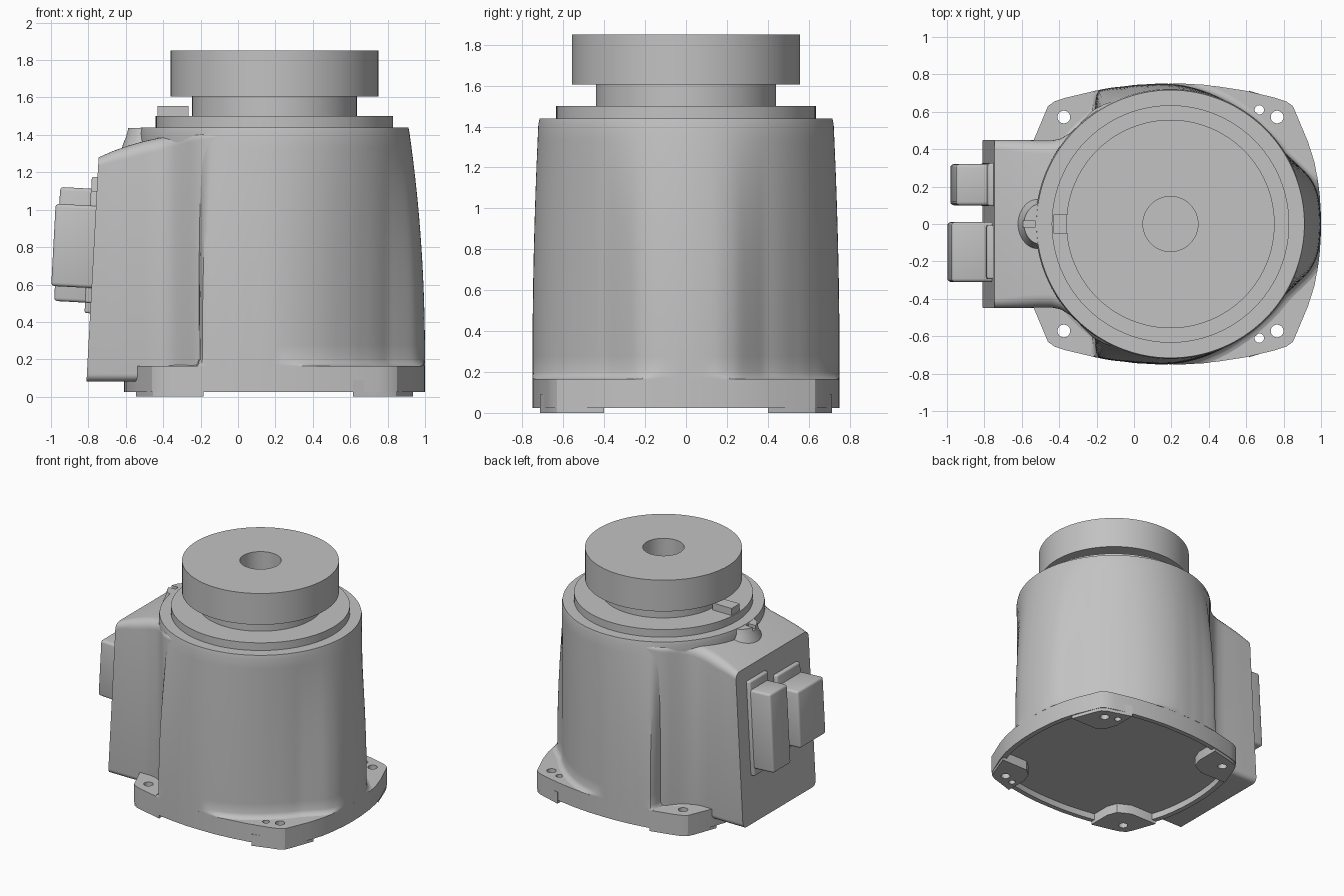
import bpy, bmesh, math
from mathutils import Matrix

if "Cube" in bpy.data.objects:
    bpy.data.objects.remove(bpy.data.objects["Cube"])

CX = 0.195  # axis of the round body
TILT = 0.054  # lean of the connector face

grey = bpy.data.materials.new("light grey")
grey.use_nodes = True
grey.diffuse_color = (0.54, 0.54, 0.54, 1)
grey.node_tree.nodes["Principled BSDF"].inputs["Base Color"].default_value = (0.54, 0.54, 0.54, 1)


def smooth(ob, angle=30):
    bpy.ops.object.select_all(action='DESELECT')
    ob.select_set(True)
    bpy.context.view_layer.objects.active = ob
    bpy.ops.object.shade_smooth_by_angle(angle=math.radians(angle))


def finish(name, bm, angle=30):
    bmesh.ops.recalc_face_normals(bm, faces=bm.faces)
    me = bpy.data.meshes.new(name)
    bm.to_mesh(me)
    bm.free()
    me.materials.append(grey)
    ob = bpy.data.objects.new(name, me)
    bpy.context.collection.objects.link(ob)
    smooth(ob, angle)
    return ob


def loft(name, rings, angle=30):
    bm = bmesh.new()
    loops = [[bm.verts.new(p) for p in ring] for ring in rings]
    n = len(loops[0])
    for a, b in zip(loops, loops[1:]):
        for i in range(n):
            j = (i + 1) % n
            bm.faces.new((a[i], a[j], b[j], b[i]))
    bm.faces.new(loops[0][::-1])
    bm.faces.new(loops[-1])
    return finish(name, bm, angle)


def circle(r, z, x=CX, y=0, n=96, sy=1):
    return [(x + r * math.cos(math.tau * i / n), y + sy * r * math.sin(math.tau * i / n), z)
            for i in range(n)]


def lathe(name, profile, **kw):
    return loft(name, [circle(r, z, **kw) for r, z in profile])


def prism(name, outline, z0, z1):
    return loft(name, [[(x, y, z) for x, y in outline] for z in (z0, z1)])


def block(name, size, loc, tilt=0, bevel=0):
    bm = bmesh.new()
    m = Matrix.Translation(loc) @ Matrix.Rotation(tilt, 4, 'Y') @ Matrix.Diagonal((*size, 1))
    bmesh.ops.create_cube(bm, size=1, matrix=m)
    if bevel:
        bmesh.ops.bevel(bm, geom=bm.edges[:], offset=bevel, segments=3, profile=0.5, affect='EDGES')
    return finish(name, bm)


def cut(ob, cutter, keep=False):
    mod = ob.modifiers.new("cut", 'BOOLEAN')
    mod.operation, mod.solver, mod.object = 'DIFFERENCE', 'EXACT', cutter
    bpy.context.view_layer.objects.active = ob
    bpy.ops.object.modifier_apply(modifier="cut")
    smooth(ob)
    if not keep:
        bpy.data.objects.remove(cutter)


def interp(keys, a):
    for (a0, v0), (a1, v1) in zip(keys, keys[1:]):
        if a <= a1:
            return v0 + (v1 - v0) * (a - a0) / (a1 - a0)
    return keys[-1][1]


# Base flange: one quadrant mirrored into a closed outline
quad = [(0.805, 0), (0.802, 0.1), (0.79, 0.22), (0.77, 0.33), (0.735, 0.44), (0.672, 0.59),
        (0.655, 0.63), (0.62, 0.655), (0.56, 0.675), (0.4, 0.713), (0.25, 0.736), (0.12, 0.748), (0, 0.75)]
half = quad + [(-x, y) for x, y in quad[-2::-1]]
outline = half + [(x, -y) for x, y in half[-2:0:-1]]
flange = prism("base_flange", [(CX + x, y) for x, y in outline], 0.025, 0.165)
cut(flange, prism("recess_cutter", [(CX + x * 0.95, y * 0.95) for x, y in outline], -0.1, 0.075))

# Corner feet
feet = []
for sx, side, inner in ((1, "left", 0.42), (-1, "right", 0.38)):
    corner = [(0.74, 0.4), (0.672, 0.585), (0.65, 0.63), (0.61, 0.655), (0.54, 0.675), (inner, 0.713),
              (inner, 0.53), (inner + 0.03, 0.45), (0.51, 0.4)]
    for sy, end in ((1, "back"), (-1, "front")):
        feet.append(prism(f"foot_{end}_{side}", [(CX + sx * x, sy * y) for x, y in corner], 0, 0.09))

# Bolt and dowel holes through flange and feet
holes = [(sx * 0.57, sy * 0.572, 0.034) for sx in (1, -1) for sy in (1, -1)]
holes += [(0.475, sy * 0.61, 0.025) for sy in (1, -1)]
for hx, hy, r in holes:
    drill = lathe("drill", [(r, -0.1), (r, 0.3)], x=CX + hx, y=hy, n=24)
    for foot in feet:
        c = foot.data.vertices[0].co
        if (c.x - CX) * hx > 0 and c.y * hy > 0:
            cut(foot, drill, keep=True)
    cut(flange, drill)

# Main body: round at the top, swelling towards the flange sides at the bottom
N = 240
flange_r = [(math.degrees(math.atan2(y, x)), math.hypot(x, y)) for x, y in half]
swell = [(0, 0.805), (12, 0.805), (18, 0.79), (25, 0.75), (32, 0.718), (48, 0.71), (60, 0.715),
         (75, 0.732), (90, 0.75), (105, 0.775), (119, 0.82), (122, 0.76), (125, 0.7), (180, 0.7)]
angles = [min(360 * i / N, 360 - 360 * i / N) for i in range(N)]
low = [interp(swell, a) for a in angles]
for _ in range(2):
    low = [(low[i - 1] + 2 * low[i] + low[(i + 1) % N]) / 4 for i in range(N)]


def body_ring(z, extra=0.0):
    t = min(1, max(0, (z - 0.2) / 1.21)) ** 2.1
    ring = []
    for i, a in enumerate(angles):
        r = min(low[i] + extra, interp(flange_r, a) * 0.999)
        r += (0.722 - r) * t
        th = math.tau * i / N
        ring.append((CX + r * math.cos(th), r * math.sin(th), z))
    return ring


fillet = [(0.164, 0.04), (0.17, 0.02), (0.182, 0.008), (0.2, 0)]
rings = [body_ring(z, e) for z, e in fillet] + [body_ring(0.2 + 1.21 * k / 16) for k in range(1, 17)]
loft("body", rings + [circle(0.716, 1.44, n=N)])

# Connector housing: rounded sections (x, half width, top, corner radius) flaring into the body
stations = [(-0.81, 0.45, 1.28, 0.05), (-0.7, 0.45, 1.318, 0.06), (-0.6, 0.45, 1.345, 0.07),
            (-0.5, 0.446, 1.367, 0.07), (-0.44, 0.446, 1.38, 0.07), (-0.39, 0.457, 1.389, 0.065),
            (-0.34, 0.488, 1.396, 0.06), (-0.3, 0.525, 1.401, 0.05), (-0.26, 0.568, 1.405, 0.045),
            (-0.22, 0.608, 1.408, 0.04), (-0.16, 0.64, 1.41, 0.03), (-0.08, 0.668, 1.41, 0.02)]
bottom = 0.082
rings = []
for x, w, top, rt in stations:
    fade = max(0, (-0.5 - x) / 0.31)
    ring = []
    for sy, sz, start in ((1, 1, 0), (-1, 1, 90), (-1, -1, 180), (1, -1, 270)):
        r = rt if sz > 0 else 0.04
        for s in range(7):
            a = math.radians(start + 15 * s)
            y = sy * (w - r) + r * math.cos(a)
            z = (top - r if sz > 0 else bottom + r) + r * math.sin(a)
            ring.append((x + TILT * (z - bottom) * fade, y, z))
    rings.append(ring)
loft("connector_housing", rings, 40)

# Connectors on their backing plates
for name, y, w, z, h, out in (("tall", 0.21, 0.22, 0.81, 0.61, 0.967), ("short", -0.15, 0.32, 0.805, 0.44, 0.987)):
    block(f"{name}_connector", (out - 0.72, w, h), (-(out + 0.72) / 2, y, z), TILT, 0.018)
block("tall_connector_plate", (0.08, 0.23, 0.73), (-0.761, 0.21, 0.81), TILT, 0.012)
block("short_connector_plate", (0.08, 0.29, 0.6), (-0.763, -0.15, 0.8), TILT, 0.012)

# Alignment boss with a notch
boss = lathe("alignment_boss", [(0.13, 1.3), (0.117, 1.35), (0.1, 1.39), (0.09, 1.438)], x=-0.498, n=48, sy=1.2)
cut(boss, block("notch_cutter", (0.07, 0.036, 0.1), (-0.565, 0, 1.46)))

# Stepped top, index block and rotating output flange with a bore
lathe("top_step", [(0.635, 1.43), (0.635, 1.5)])
block("index_block", (0.165, 0.1, 0.06), (-0.3475, 0, 1.525))
lathe("output_flange", [(0.44, 1.49), (0.44, 1.605), (0.557, 1.605), (0.557, 1.85), (0.147, 1.85), (0.147, 1.55)])
